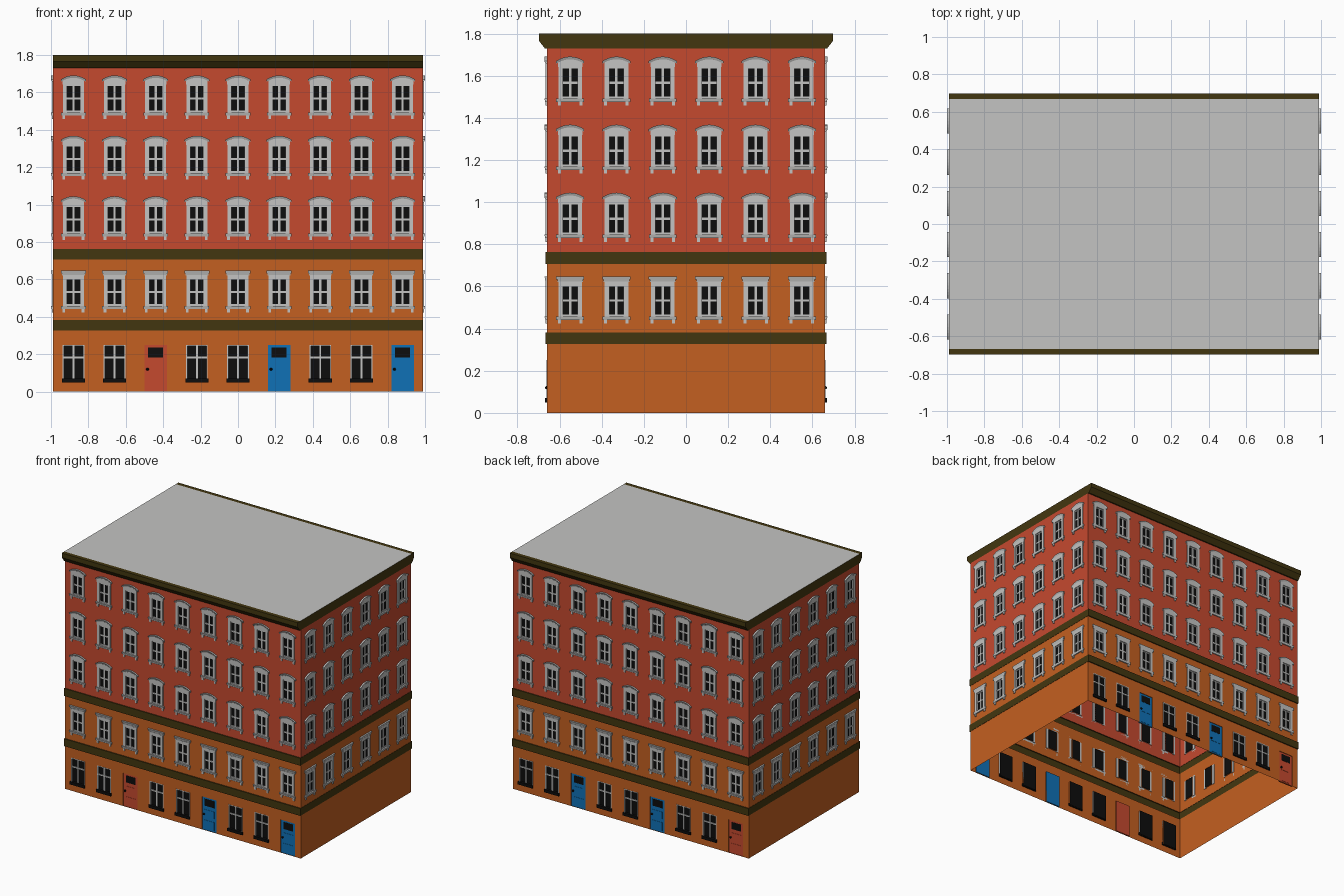
import bpy, bmesh, math
from mathutils import Matrix

if "Cube" in bpy.data.objects:
    bpy.data.objects.remove(bpy.data.objects["Cube"])

X, Y, STEP = 0.988, 0.66, 0.22          # wall half sizes and bay spacing


def material(name, rgb):
    m = bpy.data.materials.new(name)
    m.diffuse_color = (*rgb, 1)
    m.use_nodes = True
    m.node_tree.nodes["Principled BSDF"].inputs["Base Color"].default_value = m.diffuse_color
    return m


RED = material("red plaster", (0.56, 0.068, 0.028))
ORANGE = material("orange plaster", (0.55, 0.115, 0.015))
OLIVE = material("dark olive trim", (0.055, 0.037, 0.005))
GREY = material("light grey", (0.55, 0.55, 0.54))
BLACK = material("black", (0.004, 0.004, 0.004))
BLUE = material("blue paint", (0.005, 0.165, 0.47))


def finish(name, bm, mats, fix=True):
    if fix:
        bmesh.ops.recalc_face_normals(bm, faces=bm.faces)
    me = bpy.data.meshes.new(name)
    bm.to_mesh(me)
    bm.free()
    for m in mats:
        me.materials.append(m)
    return me


def place(name, me, mat=Matrix()):
    ob = bpy.data.objects.new(name, me)
    ob.matrix_world = mat
    bpy.context.collection.objects.link(ob)
    return ob


def sweep(bm, sections, mat=0):
    rows = [[bm.verts.new(p) for p in s] for s in sections]
    n = len(rows[0])
    faces = [bm.faces.new(rows[0]), bm.faces.new(rows[-1][::-1])]
    for a, b in zip(rows, rows[1:]):
        for i in range(n):
            j = (i + 1) % n
            faces.append(bm.faces.new((a[j], a[i], b[i], b[j])))
    for f in faces:
        f.material_index = mat
    return faces


def moulding(bm, us, low, high, dlow, dhigh, mat=0, back=0.0):
    # strip along u whose front leans from depth dlow to dhigh
    return sweep(bm, [[(u, -back, low(u)), (u, -dlow, low(u)),
                       (u, -dhigh, high(u)), (u, -back, high(u))] for u in us], mat)


def box(bm, u0, u1, z0, z1, d0, d1, mat=0):
    return moulding(bm, (u0, u1), lambda u: z0, lambda u: z1, d1, d1, mat, d0)


# ---------- upper windows (origin at the bottom of the sill brackets) ----------
def upper_window(arched):
    bm = bmesh.new()
    box(bm, -0.037, 0.037, 0.034, 0.186, -0.008, -0.005, 1)        # glass
    for s in (-1, 1):
        a, b = sorted((s * 0.034, s * 0.056))
        box(bm, a, b, 0.03, 0.19, -0.004, 0.007)                   # jamb
        a, b = sorted((s * 0.044, s * 0.058))
        box(bm, a, b, 0.0, 0.02, 0, 0.007)                         # bracket
    box(bm, -0.034, 0.034, 0.034, 0.044, -0.004, 0.001)            # sash rails
    box(bm, -0.034, 0.034, 0.176, 0.186, -0.004, 0.001)
    box(bm, -0.006, 0.006, 0.044, 0.176, -0.004, 0.0)
    box(bm, -0.034, 0.034, 0.104, 0.115, -0.004, -0.0005)
    moulding(bm, (-0.066, 0.066), lambda u: 0.018, lambda u: 0.034, 0.008, 0.012)
    if arched:
        us = [-0.067 + 0.134 * i / 8 for i in range(9)]

        def arc(u):
            return 0.199 + 0.021 * (1 - (u / 0.067) ** 2)
        moulding(bm, [u * 0.86 for u in us], lambda u: 0.184, arc, 0.007, 0.007)
        moulding(bm, us, arc, lambda u: arc(u) + 0.013, 0.006, 0.012)
    else:
        box(bm, -0.056, 0.056, 0.184, 0.2, 0, 0.007)
        moulding(bm, (-0.061, 0.061), lambda u: 0.197, lambda u: 0.209, 0.006, 0.009)
        moulding(bm, (-0.067, 0.067), lambda u: 0.209, lambda u: 0.224, 0.008, 0.012)
    return finish("arched_window" if arched else "flat_window", bm, [GREY, BLACK])


# ---------- ground floor window ----------
def ground_window():
    bm = bmesh.new()
    box(bm, -0.058, 0.058, 0.055, 0.25, -0.012, -0.009, 1)
    for s in (-1, 1):
        a, b = sorted((s * 0.051, s * 0.058))
        box(bm, a, b, 0.07, 0.25, -0.009, 0.001)
    box(bm, -0.058, 0.058, 0.243, 0.25, -0.009, 0.001)
    box(bm, -0.005, 0.005, 0.07, 0.243, -0.009, -0.003)
    box(bm, -0.051, 0.051, 0.178, 0.187, -0.009, -0.003)
    box(bm, -0.062, 0.062, 0.05, 0.071, -0.009, 0.01, 1)            # black sill
    return finish("ground_window", bm, [GREY, BLACK])


# ---------- door with three inset panels and a knob ----------
def door(name, paint):
    bm = bmesh.new()
    zs = (0.0, 0.09, 0.17, 0.25)
    box(bm, -0.06, 0.06, 0, 0.25, -0.012, -0.005)
    for a, b in zip(zs, zs[1:]):
        box(bm, -0.04, 0.04, a + 0.014, b - 0.014, -0.005, -0.003)
    bmesh.ops.create_uvsphere(bm, u_segments=8, v_segments=6, radius=0.008,
                              matrix=Matrix.Translation((-0.044, -0.001, 0.12)))
    bm.faces.ensure_lookup_table()
    for f in bm.faces[18:]:
        f.material_index = 1
    return finish(name, bm, [paint, BLACK])


ARCHED, FLAT, GROUND = upper_window(True), upper_window(False), ground_window()
RED_DOOR, BLUE_DOOR = door("red_door", RED), door("blue_door", BLUE)


# ---------- wall strip with openings and their reveals ----------
def wall(name, half, z0, z1, holes, paint, frame):
    bm = bmesh.new()
    us = sorted({-half, half, *[round(h[k], 4) for h in holes for k in (0, 1)]})
    zs = sorted({z0, z1, *[round(h[k], 4) for h in holes for k in (2, 3)]})
    for a, b in zip(us, us[1:]):
        for c, d in zip(zs, zs[1:]):
            u, z = (a + b) / 2, (c + d) / 2
            if not any(h[0] < u < h[1] and h[2] < z < h[3] for h in holes):
                bm.faces.new([bm.verts.new((p, 0, q)) for p, q in
                              ((a, c), (b, c), (b, d), (a, d))])
    for a, b, c, d in holes:
        ring = [(a, c), (b, c), (b, d), (a, d)]
        for i in range(4):
            (p, q), (r, s) = ring[i], ring[(i + 1) % 4]
            bm.faces.new([bm.verts.new(v) for v in
                          ((p, 0, q), (r, 0, s), (r, 0.01, s), (p, 0.01, q))])
    bmesh.ops.remove_doubles(bm, verts=bm.verts, dist=1e-5)
    place(name, finish(name, bm, [paint], False), frame)


# ---------- the four facades ----------
FLOORS = (0.812, 1.135, 1.458)
DOORS = {"front": (RED_DOOR, BLUE_DOOR, BLUE_DOOR),
         "back": (BLUE_DOOR, BLUE_DOOR, RED_DOOR)}
for k, side in enumerate(("front", "right", "back", "left")):
    long = k % 2 == 0
    half, dist, n = (X, Y, 9) if long else (Y, X, 6)
    frame = Matrix.Rotation(k * math.pi / 2, 4, 'Z') @ Matrix.Translation((0, -dist, 0))
    bays = [(i - (n - 1) / 2) * STEP for i in range(n)]

    def openings(bases):
        return [(u - 0.037, u + 0.037, z + 0.034, z + 0.186) for z in bases for u in bays]

    ground = []
    if long:
        for i, u in enumerate(bays):
            is_door = i % 3 == 2
            ground.append((u - 0.06, u + 0.06, 0.0, 0.25) if is_door
                          else (u - 0.058, u + 0.058, 0.055, 0.25))
            me = DOORS[side][i // 3] if is_door else GROUND
            place(f"{side}_{me.name}", me, frame @ Matrix.Translation((u, 0, 0)))
    wall(f"{side}_ground_wall", half, 0, 0.326, ground, ORANGE, frame)
    wall(f"{side}_first_wall", half, 0.382, 0.706, openings([0.424]), ORANGE, frame)
    wall(f"{side}_upper_wall", half, 0.763, 1.73, openings(FLOORS), RED, frame)
    for z in (0.424, *FLOORS):
        me = FLAT if z < 0.5 else ARCHED
        for u in bays:
            place(f"{side}_{me.name}", me, frame @ Matrix.Translation((u, 0, z)))


# ---------- string course bands (open towards the inside) ----------
def band(name, z0, z1):
    bm = bmesh.new()
    rows = [[bm.verts.new((sx * hx, sy * hy, z)) for sx, sy in ((-1, -1), (1, -1), (1, 1), (-1, 1))]
            for hx, hy, z in ((X, Y, z0), (X + 0.002, Y + 0.008, z0),
                              (X + 0.002, Y + 0.008, z1), (X, Y, z1))]
    for a, b in zip(rows, rows[1:]):
        for i in range(4):
            j = (i + 1) % 4
            bm.faces.new((a[i], a[j], b[j], b[i]))
    place(name, finish(name, bm, [OLIVE], False))


band("lower_band", 0.326, 0.382)
band("upper_band", 0.706, 0.763)

# ---------- cornice and roof: one profile swept along x, open below ----------
half_profile = [(0.66, 1.73), (0.67, 1.73), (0.698, 1.766), (0.698, 1.8), (0.668, 1.8)]
profile = half_profile + [(-y, z) for y, z in half_profile[::-1]]
bm = bmesh.new()
faces = sweep(bm, [[(x, y, z) for y, z in profile] for x in (-X, X)])
bmesh.ops.recalc_face_normals(bm, faces=bm.faces)
for f in faces:
    c = f.calc_center_median()
    if f.normal.z > 0.9 and abs(c.y) < 0.1:
        f.material_index = 1
under = [f for f in faces if f.normal.z < -0.9 and abs(f.calc_center_median().y) < 0.1]
bmesh.ops.delete(bm, geom=under, context='FACES_ONLY')
place("cornice_and_roof", finish("cornice_and_roof", bm, [OLIVE, GREY], False))
